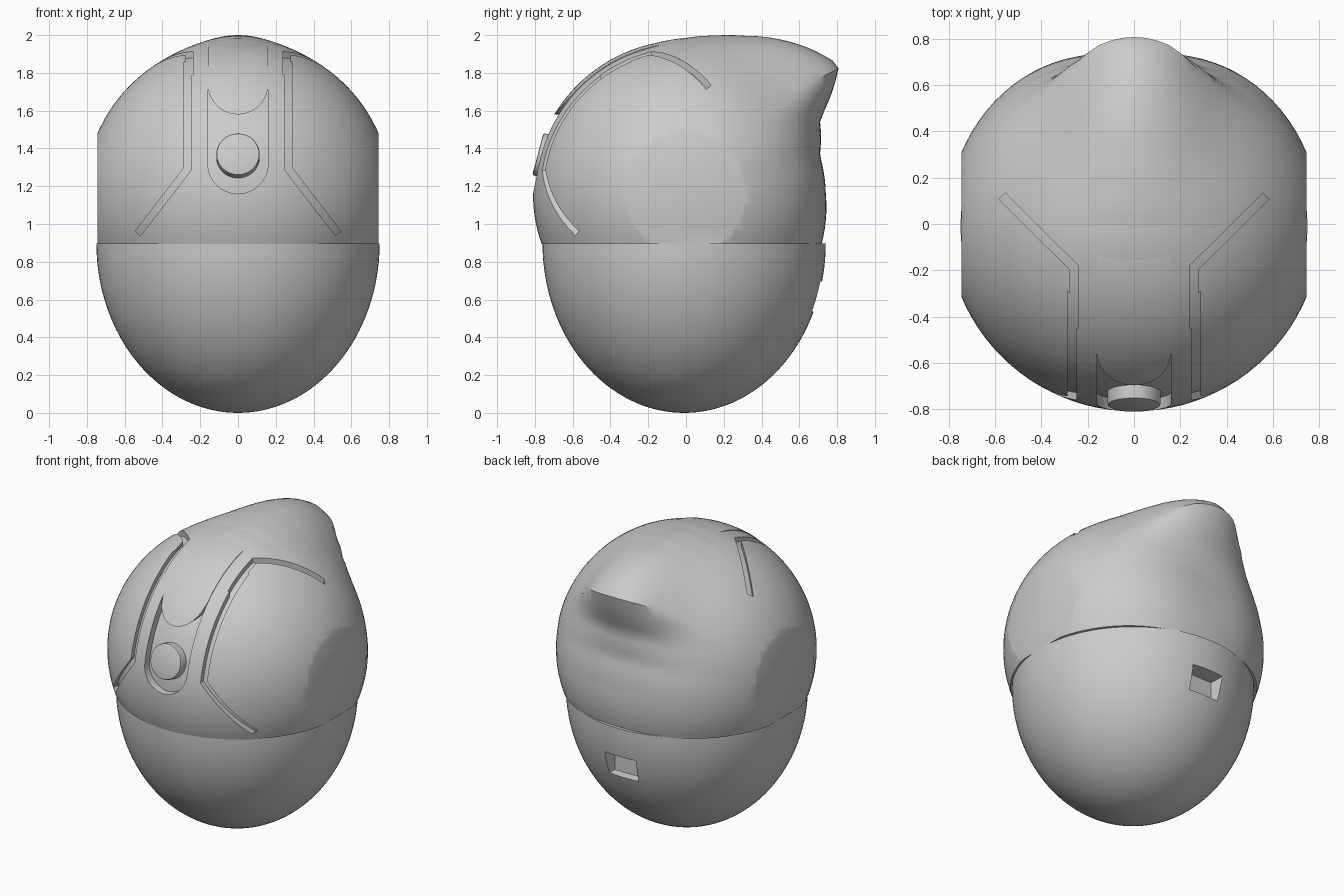
import bpy, bmesh, math
from mathutils import Vector, Matrix

if "Cube" in bpy.data.objects:
    bpy.data.objects.remove(bpy.data.objects["Cube"])

C = Vector((0, 0, 1.16))      # centre of the upper shell
R = 0.81
grey = bpy.data.materials.new("warm_grey")
grey.diffuse_color = (0.6, 0.6, 0.6, 1)
grey.use_nodes = True
grey.node_tree.nodes["Principled BSDF"].inputs["Base Color"].default_value = grey.diffuse_color


def make(name, bm):
    bmesh.ops.recalc_face_normals(bm, faces=bm.faces)
    me = bpy.data.meshes.new(name)
    bm.to_mesh(me)
    bm.free()
    ob = bpy.data.objects.new(name, me)
    bpy.context.collection.objects.link(ob)
    me.materials.append(grey)
    return ob


def ball(radius, scale=(1, 1, 1), centre=C, u=96, v=64):
    bm = bmesh.new()
    bmesh.ops.create_uvsphere(bm, u_segments=u, v_segments=v, radius=radius)
    bmesh.ops.scale(bm, vec=scale, verts=bm.verts)
    bmesh.ops.translate(bm, vec=centre, verts=bm.verts)
    return bm


def slice_off(bm, co, no):
    """Cut away everything on the +no side and close the hole."""
    geom = bm.verts[:] + bm.edges[:] + bm.faces[:]
    cut = bmesh.ops.bisect_plane(bm, geom=geom, plane_co=co, plane_no=no, clear_outer=True)
    edges = [e for e in cut["geom_cut"] if isinstance(e, bmesh.types.BMEdge)]
    bmesh.ops.holes_fill(bm, edges=edges)


def prism(points, push):
    """Extrude a closed 3D outline along a vector."""
    bm = bmesh.new()
    f = bm.faces.new([bm.verts.new(p) for p in points])
    g = bmesh.ops.extrude_face_region(bm, geom=[f])["geom"]
    bmesh.ops.translate(bm, vec=push, verts=[e for e in g if isinstance(e, bmesh.types.BMVert)])
    if f.is_valid and not any(len(e.link_faces) == 2 for e in f.edges):
        bm.faces.new([v for v in f.verts])
    return bm


def boolean(target, tool, op="DIFFERENCE"):
    m = target.modifiers.new("cut", "BOOLEAN")
    m.operation, m.object, m.solver = op, tool, "EXACT"
    bpy.context.view_layer.objects.active = target
    bpy.ops.object.modifier_apply(modifier=m.name)
    bpy.data.objects.remove(tool)


def band(path, w):
    """Outline of a polyline thickened to width w (2D, mitred)."""
    left, right = [], []
    pts = [Vector(p) for p in path]
    for i, p in enumerate(pts):
        ds = [(b - a).normalized() for a, b in zip(pts, pts[1:])][max(i - 1, 0):i + 1]
        ns = [Vector((-d.y, d.x)) for d in ds]
        n = sum(ns, Vector((0, 0))).normalized()
        n = n * (w / 2 / n.dot(ns[0]))
        left.append(p + n)
        right.append(p - n)
    return left + right[::-1]


def arc(cz, r, a0, a1, n=20):
    return [(r * math.cos(a0 + (a1 - a0) * i / n), cz + r * math.sin(a0 + (a1 - a0) * i / n))
            for i in range(n + 1)]


# Upper shell: sphere pulled out to a rear crest and pressed in below it
profile = [(-60, .81), (-20, .765), (0, .74), (16, .737), (29, .81), (40, 1.06),
           (49, 1.014), (70, .89), (80, .85), (90, .825), (105, .81)]


def rear_radius(a):
    for (a0, r0), (a1, r1) in zip(profile, profile[1:]):
        if a0 <= a <= a1:
            return r0 + (r1 - r0) * (a - a0) / (a1 - a0)
    return R


bm = ball(R)
for v in bm.verts:
    n = (v.co - C).normalized()
    d = rear_radius(math.degrees(math.atan2(n.z, n.y))) - R
    d *= math.exp(-(n.x / (0.36 if d > 0 else 0.5)) ** 2)
    v.co = C + n * (R + d)
slice_off(bm, (0, 0, 0.895), (0, 0, -1))
for s in (1, -1):
    slice_off(bm, (0.745 * s, 0, 0), (s, 0, 0))
upper = make("upper_shell", bm)

# Panel grooves, each bending outward at the front and on top
for s in (1, -1):
    front = band([(.268 * s, 1.86), (.268 * s, 1.29), (.53 * s, .95)], .038)
    top = band([(.258 * s, -.45), (.258 * s, -.19), (.57 * s, .12)], .038)
    for bm in (prism([(x, -1, z) for x, z in front], (0, .8, 0)),
               prism([(x, y, 1.5) for x, y in top], (0, 0, .7))):
        tool = make("groove_cutter", bm)
        boolean(tool, make("groove_floor", ball(0.78)))
        boolean(upper, tool)

# Rounded recess around the button, closed above by a tongue
outline = arc(1.32, .16, math.pi, 2 * math.pi) + arc(1.74, .16, 0, -math.pi)
tool = make("recess_cutter", prism([(x, -1, z) for x, z in outline], (0, .8, 0)))
boolean(tool, make("recess_floor", ball(0.76)))
boolean(upper, tool)

# Flush centre strip running from the tongue over the top
strip = arc(1.74, .16, -math.pi, 0) + [(.16, 2.1), (-.16, 2.1)]
band_ob = make("centre_strip", prism([(x, -1, z) for x, z in strip], (0, .97, 0)))
boolean(band_ob, make("strip_outside", ball(0.814)), "INTERSECT")
boolean(band_ob, make("strip_inside", ball(0.79)))

# Round button tilted along the shell surface
bm = bmesh.new()
bmesh.ops.create_cone(bm, cap_ends=True, segments=48, radius1=.115, radius2=.115, depth=.12)
rim = [e for e in bm.edges if all(v.co.z > 0 for v in e.verts)]
bmesh.ops.bevel(bm, geom=rim, offset=.01, segments=2, affect="EDGES", profile=.5)
tilt = math.radians(15)
axis = Vector((0, -math.cos(tilt), math.sin(tilt)))
bmesh.ops.transform(bm, verts=bm.verts, matrix=Matrix.Translation(C + axis * .752)
                    @ Matrix.Rotation(math.pi / 2 - tilt, 4, "X"))
button = make("button", bm)

# Lower shell: half egg with a slot at the back
bm = ball(1, (.75, .75, .9), (0, -.01, .9))
slice_off(bm, (0, 0, .898), (0, 0, 1))
lower = make("lower_shell", bm)
bm = bmesh.new()
bmesh.ops.create_cube(bm, size=1)
for v in bm.verts:
    k = 1 if v.co.y > 0 else .8
    v.co = Vector((v.co.x * .26 * k, .71 + v.co.y * .18, .615 + v.co.z * .18 * k))
boolean(lower, make("slot_cutter", bm))

# Smooth shading with crisp edges
for ob in (upper, band_ob, button, lower):
    bpy.ops.object.select_all(action="DESELECT")
    ob.select_set(True)
    bpy.context.view_layer.objects.active = ob
    bpy.ops.object.shade_smooth_by_angle(angle=math.radians(30))
